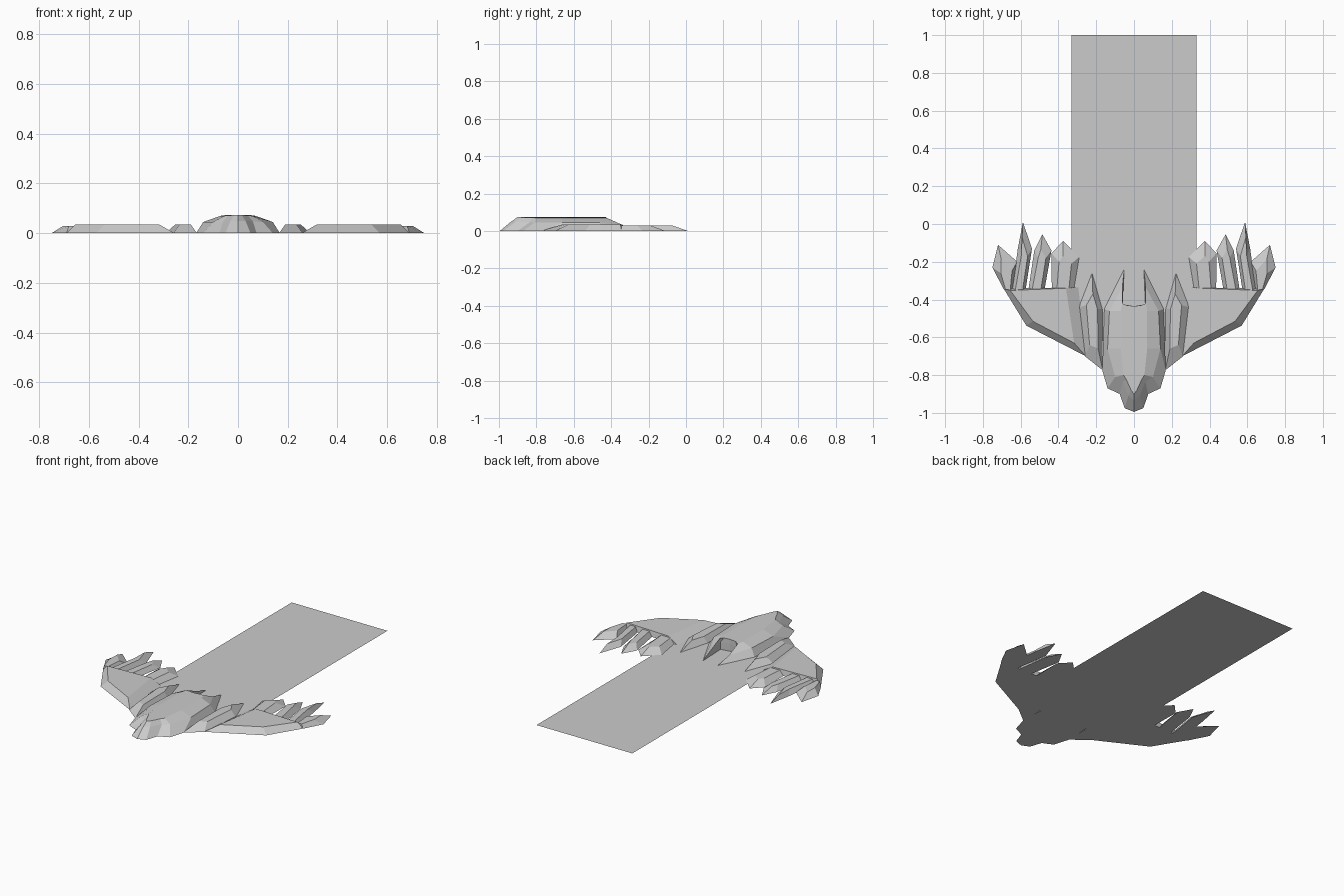
import bpy, bmesh
from mathutils import Vector

if "Cube" in bpy.data.objects:
    bpy.data.objects.remove(bpy.data.objects["Cube"])


def loft(name, rings, mirror=False):
    """Skin matching closed outlines, capped at the bottom and the top."""
    bm = bmesh.new()
    loops = [[bm.verts.new(p) for p in r] for r in rings]
    n = len(loops[0])
    for a, b in zip(loops, loops[1:]):
        for i in range(n):
            j = (i + 1) % n
            bm.faces.new((a[i], a[j], b[j], b[i]))
    bm.faces.new(loops[0][::-1])
    bm.faces.new(loops[-1])
    bmesh.ops.recalc_face_normals(bm, faces=bm.faces)
    me = bpy.data.meshes.new(name)
    bm.to_mesh(me)
    bm.free()
    ob = bpy.data.objects.new(name, me)
    bpy.context.collection.objects.link(ob)
    if mirror:
        m = ob.modifiers.new("Mirror", "MIRROR")
        m.use_mirror_merge = False
    return ob


def flat(pts, z):
    return [(x, y, z) for x, y in pts]


def both_sides(half):
    """Complete a half outline whose first and last points lie on x = 0."""
    return half + [(-x, y, z) for x, y, z in half[-2:0:-1]]


# Tail strip: flat rectangle
bpy.ops.mesh.primitive_plane_add(size=1, location=(0, 0.19, 0))
strip = bpy.context.object
strip.name = "tail_strip"
strip.scale = (0.66, 1.62, 1)

# Body with head and forked tail
base = flat([(0, -.435), (.06, -.425), (.052, -.24), (.157, -.45), (.168, -.775),
             (.14, -.87), (.075, -.9), (.05, -.975), (0, -.995)], 0)
middle = [(0, -.435, .05), (.06, -.425, .045), (.062, -.335, .03), (.13, -.46, .045),
          (.14, -.66, .045), (.10, -.81, .045), (.06, -.835, .047),
          (.03, -.91, .05), (0, -.935, .05)]
top = [(0, -.435, .074), (.04, -.43, .074), (.062, -.42, .068), (.07, -.46, .07),
       (.07, -.66, .07), (.055, -.80, .07), (.04, -.825, .071),
       (.015, -.88, .073), (0, -.9, .074)]
loft("body", [both_sides(r) for r in (base, middle, top)])

# Wings: bevelled plates
loft("wing", [
    flat([(.255, -.70), (.57, -.538), (.69, -.342), (.295, -.335)], 0),
    flat([(.317, -.63), (.535, -.515), (.655, -.352), (.36, -.34)], .035)], True)

# Inner feathers between body and wing
loft("inner_feather", [
    flat([(.165, -.775), (.26, -.70), (.292, -.44), (.222, -.26), (.168, -.45)], 0),
    flat([(.19, -.66), (.235, -.64), (.252, -.43), (.218, -.37), (.193, -.45)], .035)], True)

# Wing-tip feathers: root left, shoulder left, tip, shoulder right, root right
feathers = [
    [(.645, -.35), (.618, -.20), (.72, -.11), (.75, -.23), (.69, -.345)],
    [(.575, -.355), (.54, -.13), (.588, .01), (.615, -.13), (.645, -.355)],
    [(.475, -.355), (.437, -.14), (.485, -.055), (.528, -.14), (.56, -.355)],
    [(.32, -.355), (.29, -.175), (.375, -.09), (.437, -.155), (.435, -.355)],
]
for k, pts in enumerate(feathers):
    rl, sl, tip, sr, rr = [Vector(p) for p in pts]
    root, mid = (rl + rr) / 2, (sl + sr) / 2
    tip_top = tip + (root - tip).normalized() * .08
    ridge = [rl.lerp(root, .45), sl.lerp(mid, .55), tip_top, sr.lerp(mid, .55), rr.lerp(root, .45)]
    for i in (1, 3):
        ridge[i] += (root - tip).normalized() * .04
    loft(f"wing_tip_feather_{k + 1}", [flat(pts, 0), flat(ridge, .028)], True)
